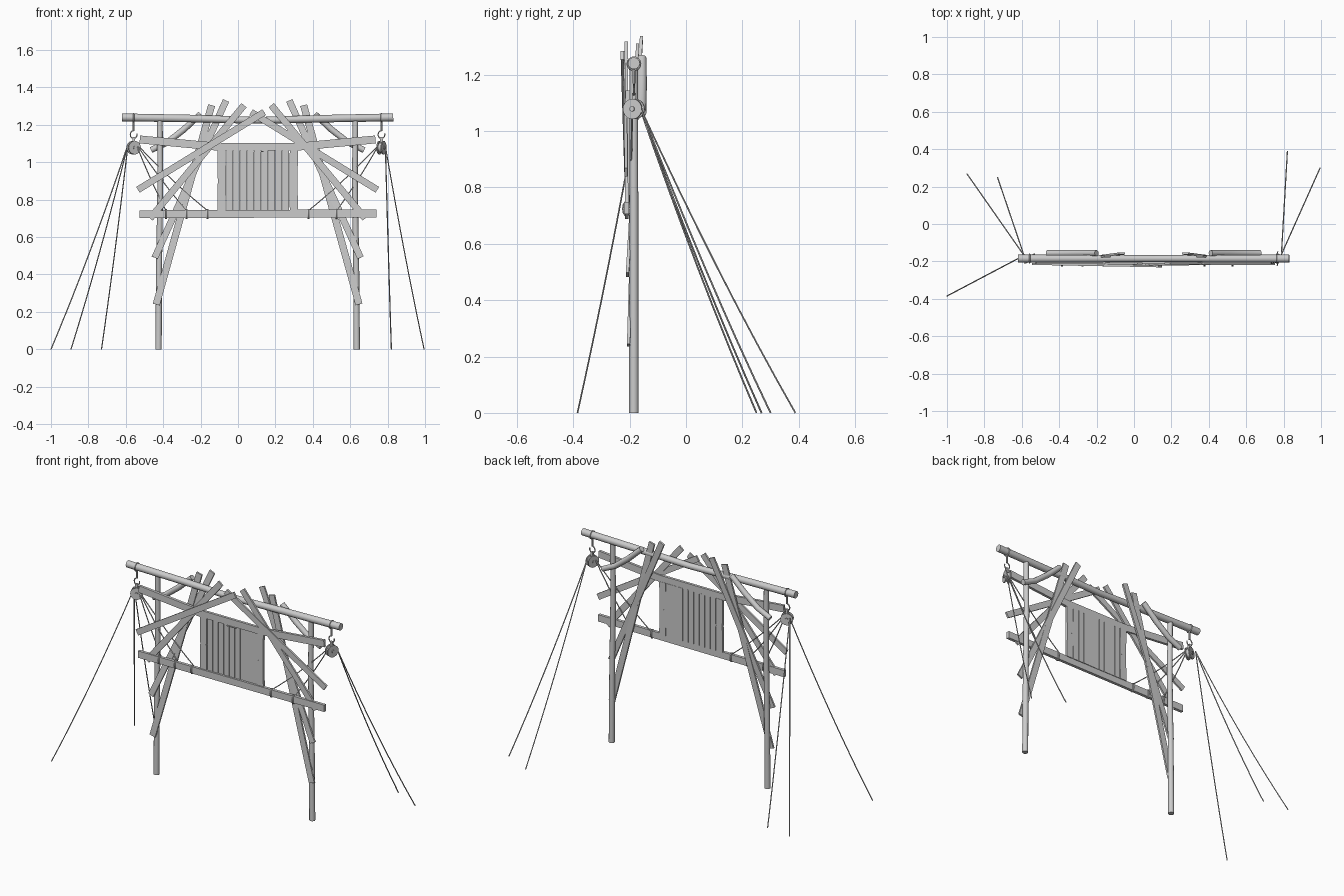
import bpy, math, random
from mathutils import Vector, Matrix

if "Cube" in bpy.data.objects:
    bpy.data.objects.remove(bpy.data.objects["Cube"])

random.seed(4)
CX, Y = 0.105, -0.185      # mirror line of the gate, depth of the posts


def mir(p):
    return (2 * CX - p[0], p[1], p[2])


def finish(ob, name, smooth=True):
    ob.name = name
    bpy.ops.object.select_all(action='DESELECT')
    ob.select_set(True)
    bpy.context.view_layer.objects.active = ob
    if ob.type == 'CURVE':
        bpy.ops.object.convert(target='MESH')
        ob = bpy.context.object
    if smooth:
        bpy.ops.object.shade_smooth_by_angle(angle=math.radians(40))
    return ob


def tube(name, pts, radii, sides=12, closed=False):
    cu = bpy.data.curves.new(name, 'CURVE')
    cu.dimensions = '3D'
    cu.bevel_depth = 1.0
    cu.bevel_resolution = max(0, sides // 2 - 2)
    cu.use_fill_caps = True
    sp = cu.splines.new('POLY')
    sp.points.add(len(pts) - 1)
    sp.use_cyclic_u = closed
    for i, p in enumerate(pts):
        sp.points[i].co = (*p, 1)
        sp.points[i].radius = radii[i] if isinstance(radii, (list, tuple)) else radii
    ob = bpy.data.objects.new(name, cu)
    bpy.context.collection.objects.link(ob)
    return finish(ob, name)


def plank(name, p, q, width=0.042, thick=0.011):
    # flat board running from p to q, broad side towards the front
    p, q = Vector(p), Vector(q)
    d = (q - p).normalized()
    side = d.cross(Vector((0, 1, 0))).normalized()
    m = Matrix((side, d.cross(side), d)).transposed().to_4x4()
    bpy.ops.mesh.primitive_cube_add(size=1)
    ob = bpy.context.object
    ob.data.transform(Matrix.Diagonal((width, thick, (q - p).length, 1)))
    ob.data.transform(Matrix.Translation((p + q) / 2) @ m)
    return finish(ob, name, False)


def ring(name, c, rx, rz, r, plane='xz', n=14, arc=1.0, start=0.0):
    pts = []
    for i in range(n if arc == 1 else n + 1):
        a = start + 2 * math.pi * arc * i / n
        u, v = rx * math.cos(a), rz * math.sin(a)
        pts.append((c[0] + u, c[1], c[2] + v) if plane == 'xz' else (c[0], c[1] + u, c[2] + v))
    return tube(name, pts, r, 6, arc == 1)


# posts and top beam
for nm, f in (("left", lambda p: p), ("right", mir)):
    tube(nm + "_post", [f((-0.425, Y, 0)), f((-0.422, Y, 0.45)), f((-0.415, Y, 0.9)), f((-0.418, Y, 1.23))],
         [0.017, 0.016, 0.0155, 0.015])
    # curved log brace behind the beam
    tube(nm + "_log_brace", [f((-0.465, -0.156, 1.065)), f((-0.38, -0.156, 1.105)),
                             f((-0.29, -0.156, 1.175)), f((-0.2, -0.156, 1.258))],
         [0.016, 0.0165, 0.017, 0.016])
tube("top_beam", [(-0.62, Y, 1.24), (-0.25, Y, 1.234), (CX, Y, 1.224), (0.45, Y, 1.233), (0.83, Y, 1.24)],
     [0.021, 0.020, 0.018, 0.020, 0.021], 16)

# fanned roof boards, mirrored
fan = [((-0.535, -0.213, 0.853), (0.14, -0.226, 1.268), 0.036),
       ((-0.47, -0.210, 0.70), (0.032, -0.212, 1.305), 0.036),
       ((-0.445, -0.208, 0.49), (-0.064, -0.158, 1.33), 0.036),
       ((-0.437, -0.204, 0.24), (-0.141, -0.172, 1.305), 0.038)]
for i, (p, q, w) in enumerate(fan):
    plank(f"left_fan_board_{i}", p, q, w)
    p, q = mir(p), mir(q)
    if i == 0:
        q = (q[0], -0.216, q[2])
    plank(f"right_fan_board_{i}", p, q, w)

# horizontal rails
plank("lower_rail", (-0.527, -0.211, 0.722), (0.74, -0.211, 0.727), 0.042, 0.018)
plank("upper_rail_middle", (-0.115, -0.207, 1.083), (0.325, -0.207, 1.083), 0.042, 0.016)
plank("upper_rail_left", (-0.525, -0.207, 1.122), (-0.105, -0.207, 1.083), 0.042, 0.016)
plank("upper_rail_right", (0.735, -0.207, 1.122), (0.315, -0.207, 1.083), 0.042, 0.016)

# hanging panel of upright slats with side strips
for i in range(9):
    x = -0.045 + i * 0.0375
    dy = random.uniform(-0.0015, 0.0015)
    plank(f"panel_slat_{i}", (x, -0.203 + dy, 0.742), (x, -0.203 + dy, 1.066), 0.0355, 0.010)
for nm, f in (("left", lambda p: p), ("right", mir)):
    a, b, c = f((-0.089, -0.205, 0.742)), f((-0.086, -0.205, 0.9)), f((-0.089, -0.205, 1.066))
    plank(nm + "_panel_strip_lower", a, b, 0.044, 0.015)
    plank(nm + "_panel_strip_upper", b, c, 0.044, 0.015)
plank("panel_peg", (0.075, -0.212, 1.058), (0.137, -0.212, 1.058), 0.006, 0.010)

# pulleys hung from the beam ends
for nm, x, turn in (("left", -0.558, 25), ("right", 0.767, 68)):
    ring(nm + "_beam_strap", (x, Y, 1.238), 0.023, 0.023, 0.004, 'yz')
    tube(nm + "_hanger", [(x, Y, 1.218), (x, Y, 1.168)], 0.0055, 8)
    ring(nm + "_hook", (x, Y, 1.148), 0.018, 0.021, 0.0035, arc=0.8, start=math.pi * 0.5)
    rot = Matrix.Translation((x, Y, 1.078)) @ Matrix.Rotation(math.radians(turn), 4, 'Z') \
        @ Matrix.Rotation(math.pi / 2, 4, 'X')
    for part, r, depth in (("wheel", 0.026, 0.024), ("front_cheek", 0.036, 0.006),
                           ("back_cheek", 0.036, 0.006), ("axle", 0.009, 0.04)):
        off = {"front_cheek": 0.012, "back_cheek": -0.012}.get(part, 0)
        bpy.ops.mesh.primitive_cylinder_add(vertices=20, radius=r, depth=depth)
        ob = bpy.context.object
        ob.data.transform(rot @ Matrix.Translation((0, 0, off)))
        finish(ob, f"{nm}_pulley_{part}")
    plank(nm + "_pulley_shackle", (x, Y, 1.095), (x, Y, 1.135), 0.014, 0.014)


def rope(name, a, b, sag):
    a, b = Vector(a), Vector(b)
    pts = [a.lerp(b, t / 8) - Vector((0, 0, sag * 4 * t / 8 * (1 - t / 8))) for t in range(9)]
    tube(name, pts, 0.0032, 6)


# guy ropes to the ground
L, R = (-0.588, -0.168, 1.095), (0.788, -0.163, 1.085)
for i, (s, e) in enumerate(((L, (-1.0, -0.385, 0)), (L, (-0.893, 0.268, 0)), (L, (-0.73, 0.25, 0)),
                            (R, (0.82, 0.388, 0)), (R, (0.995, 0.3, 0)))):
    rope(f"guy_rope_{i}", s, e, 0.03)

# ropes from the pulleys to the lower rail, with wrapped ends
for i, (sx, ex) in enumerate(((-0.53, -0.163), (-0.535, -0.275), (-0.54, -0.385),
                              (0.745, 0.377), (0.748, 0.527))):
    rope(f"rail_rope_{i}", (sx, -0.19, 1.085), (ex, -0.199, 0.742), 0.012)
    for k in (-0.003, 0.003):
        ring(f"rope_wrap_{i}_{'a' if k < 0 else 'b'}", (ex + k, -0.211, 0.724), 0.013, 0.026, 0.0032, 'yz', 10)
